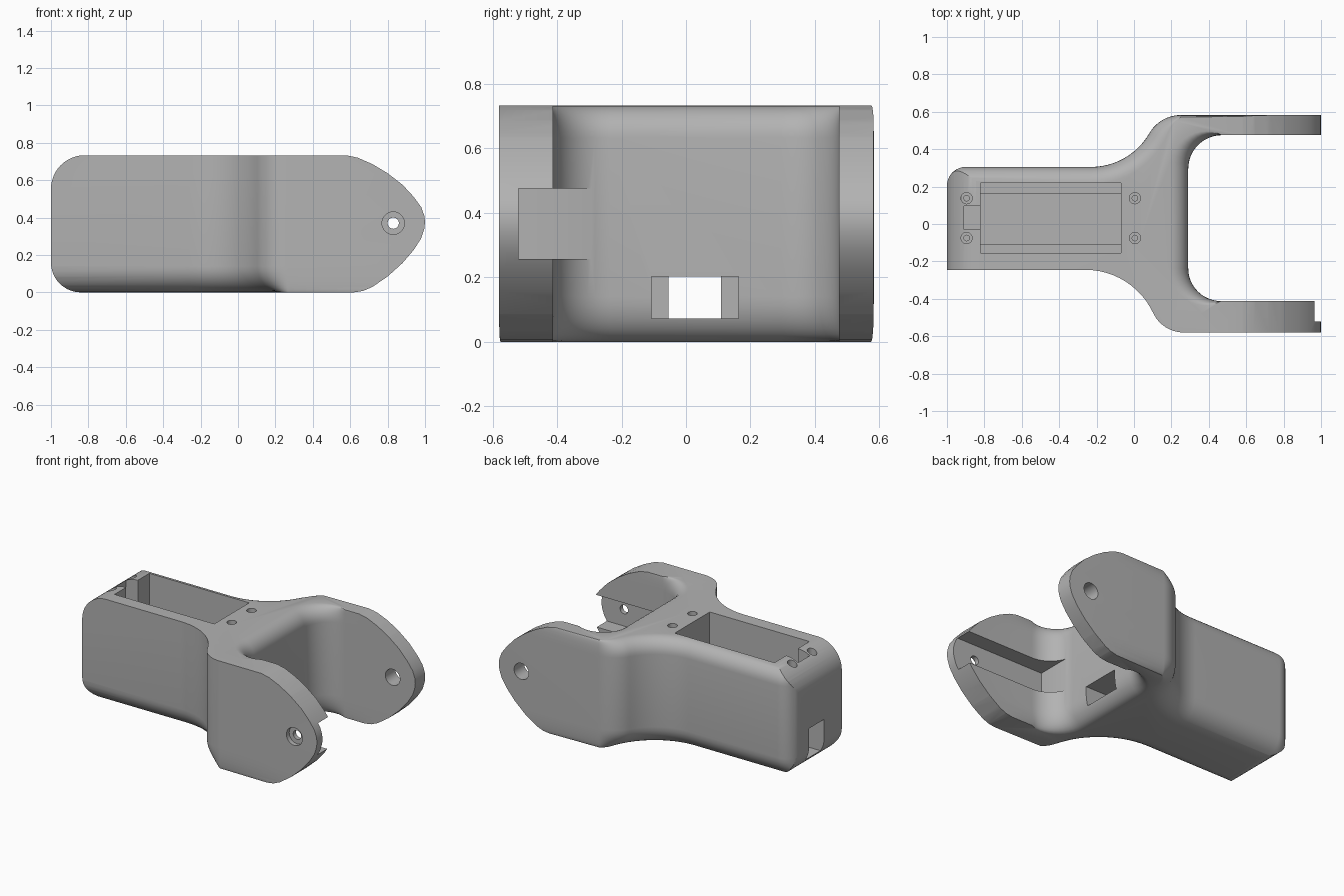
import bpy, bmesh, math
from mathutils import Vector

if "Cube" in bpy.data.objects:
    bpy.data.objects.remove(bpy.data.objects["Cube"], do_unlink=True)

H = 0.733
grey = bpy.data.materials.new("plain_grey")
grey.use_nodes = True
grey.diffuse_color = (0.45, 0.45, 0.45, 1)
grey.node_tree.nodes["Principled BSDF"].inputs["Base Color"].default_value = (0.45, 0.45, 0.45, 1)


def make(name, bm):
    bmesh.ops.recalc_face_normals(bm, faces=bm.faces)
    mesh = bpy.data.meshes.new(name)
    bm.to_mesh(mesh)
    bm.free()
    mesh.materials.append(grey)
    ob = bpy.data.objects.new(name, mesh)
    bpy.context.collection.objects.link(ob)
    return ob


def loft(name, rings):
    bm = bmesh.new()
    loops = [[bm.verts.new(p) for p in ring] for ring in rings]
    n = len(loops[0])
    for a, b in zip(loops, loops[1:]):
        for i in range(n):
            j = (i + 1) % n
            bm.faces.new((a[i], a[j], b[j], b[i]))
    bm.faces.new(loops[0])
    bm.faces.new(loops[-1])
    return make(name, bm)


def box(name, x, y, z):
    return loft(name, [[(x[0], y[0], k), (x[1], y[0], k), (x[1], y[1], k), (x[0], y[1], k)] for k in z])


def rod(name, centre, r, axis, span):
    """Round cutter along z or y."""
    rings = []
    for s in span:
        ring = []
        for i in range(32):
            a = math.tau * i / 32
            u, v = centre[0] + r * math.cos(a), centre[1] + r * math.sin(a)
            ring.append((u, v, s) if axis == "z" else (u, s, v))
        rings.append(ring)
    return loft(name, rings)


def combine(target, cutter, op="DIFFERENCE"):
    mod = target.modifiers.new("cut", "BOOLEAN")
    mod.operation, mod.solver, mod.object = op, "EXACT", cutter
    bpy.context.view_layer.objects.active = target
    bpy.ops.object.modifier_apply(modifier=mod.name)
    bpy.data.objects.remove(cutter, do_unlink=True)


def arc(cx, cy, r, a0, a1, n=12):
    pts = []
    for i in range(n + 1):
        a = math.radians(a0 + (a1 - a0) * i / n)
        pts.append((cx + r * math.cos(a), cy + r * math.sin(a)))
    return pts


def flank(x0, y0, big, small, turn, side):
    """Outer side: body edge, hollow sweep, then rounded shoulder, as (point, outward normal)."""
    out = []
    for x, y in arc(x0, y0 + side * big, big, -90 * side, (-90 + turn) * side):
        out.append(((x, y), (x - x0, y - y0 - side * big), -1))
    t = math.radians(turn)
    cx = x0 + (big + small) * math.sin(t)
    cy = y0 + side * (big + small) * (1 - math.cos(t)) - side * small
    for x, y in arc(cx, cy, small, (90 + turn) * side, 90 * side)[1:]:
        out.append(((x, y), (x - cx, y - cy), 1))
    return [(p, Vector(n).normalized() * s) for p, n, s in out]


def taper(x):
    t = min(1, max(0, (0.3 - x) / 0.22))
    return t * t * (3 - 2 * t)


# Plan outline: each entry is point, outward normal, top round, bottom round
plan = []
for p, n in [((-1, -0.245), Vector((0, -1)))] + flank(-0.26, -0.245, 0.4, 0.18, 65, -1):
    plan.append((p, n, 0, 0.14 * taper(p[0])))
plan += [((1, -0.58), Vector((0, -1)), 0, 0), ((1, -0.412), Vector((0, 1)), 0, 0)]
for cy, r, a0, a1 in ((-0.237, 0.175, 270, 180), (0.295, 0.18, 180, 90)):
    for p in arc(0.29 + r, cy, r, a0, a1):
        n = Vector((0.29 + r - p[0], cy - p[1])) / r
        w = 0.1 * max(0, n.x)
        plan.append((p, n, w, w))
plan += [((1, 0.475), Vector((0, -1)), 0, 0), ((1, 0.582), Vector((0, 1)), 0, 0)]
for p, n in reversed(flank(-0.23, 0.305, 0.36, 0.195, 60, 1)):
    plan.append((p, n, 0.09 * taper(p[0]), 0.14 * taper(p[0])))
for p in arc(-0.9, 0.205, 0.1, 90, 180):
    lift = (p[1] - 0.205) / 0.1
    plan.append((p, Vector((0, 1)), 0.09 * lift, 0.14 * lift))

# Stack plan rings, drawing in the rounded edges
rings = []
steps = 8
for top in (False, True):
    for i in range(steps + 1):
        a = math.pi / 2 * i / steps
        ring = []
        for p, n, wt, wb in plan:
            if top:
                inset, z = wt * (1 - math.cos(a)), H - 0.1 + 0.1 * math.sin(a)
                if wt:
                    z = H - 0.1 + (0.1 - wt) * math.sin(a) + wt * math.sin(a)
            else:
                inset, z = wb * (1 - math.sin(a)), 0.14 * (1 - math.cos(a))
            ring.append((p[0] - n.x * inset, p[1] - n.y * inset, z))
        rings.append(ring)
handle = loft("forked_handle", rings)

# Side silhouette: rounded tail and pointed arm tips
side = arc(-0.84, 0.16, 0.16, 180, 270) + [(0.62, 0)]
side += [(0.67, 0.008), (0.72, 0.03), (0.8, 0.085), (0.88, 0.157), (0.94, 0.227)]
side += [(0.98, 0.29), (0.996, 0.34), (1, 0.375), (0.996, 0.41), (0.98, 0.455)]
side += [(0.94, 0.51), (0.88, 0.575), (0.8, 0.637), (0.72, 0.685), (0.64, 0.72), (0.58, H)]
side += arc(-0.82, H - 0.18, 0.18, 90, 180)
combine(handle, loft("side_profile", [[(x, y, z) for x, z in side] for y in (-0.7, 0.7)]), "INTERSECT")

# Battery bay, stepped floor channel, tail notch and end slot
for name, x, y, z in (
    ("bay", (-0.82, -0.07), (-0.155, 0.22), (0.2, 0.9)),
    ("channel", (-0.82, 0.4), (-0.107, 0.163), (0.073, 0.202)),
    ("notch", (-0.91, -0.8), (-0.03, 0.095), (0.3, 0.9)),
    ("end_slot", (-1.1, -0.8), (-0.055, 0.108), (0.07, 0.29)),
    ("arm_slot", (0.3, 1.1), (-0.52, -0.2), (0.257, 0.475)),
):
    combine(handle, box(name, x, y, z))

# Screw holes with wider mouths
for x in (-0.895, 0.005):
    for y in (-0.075, 0.138):
        combine(handle, rod("screw_mouth", (x, y), 0.03, "z", (H - 0.06, 0.9)))
        combine(handle, rod("screw_hole", (x, y), 0.015, "z", (H - 0.25, H - 0.05)))

# Pivot holes in the arms
combine(handle, rod("pivot_mouth", (0.83, 0.37), 0.06, "y", (-0.7, -0.55)))
combine(handle, rod("pivot_hole", (0.83, 0.37), 0.03, "y", (-0.56, -0.3)))
combine(handle, rod("pivot_socket", (0.83, 0.37), 0.055, "y", (0.4, 0.7)))

bpy.ops.object.select_all(action="DESELECT")
handle.select_set(True)
bpy.context.view_layer.objects.active = handle
bpy.ops.object.shade_smooth_by_angle(angle=math.radians(30))
